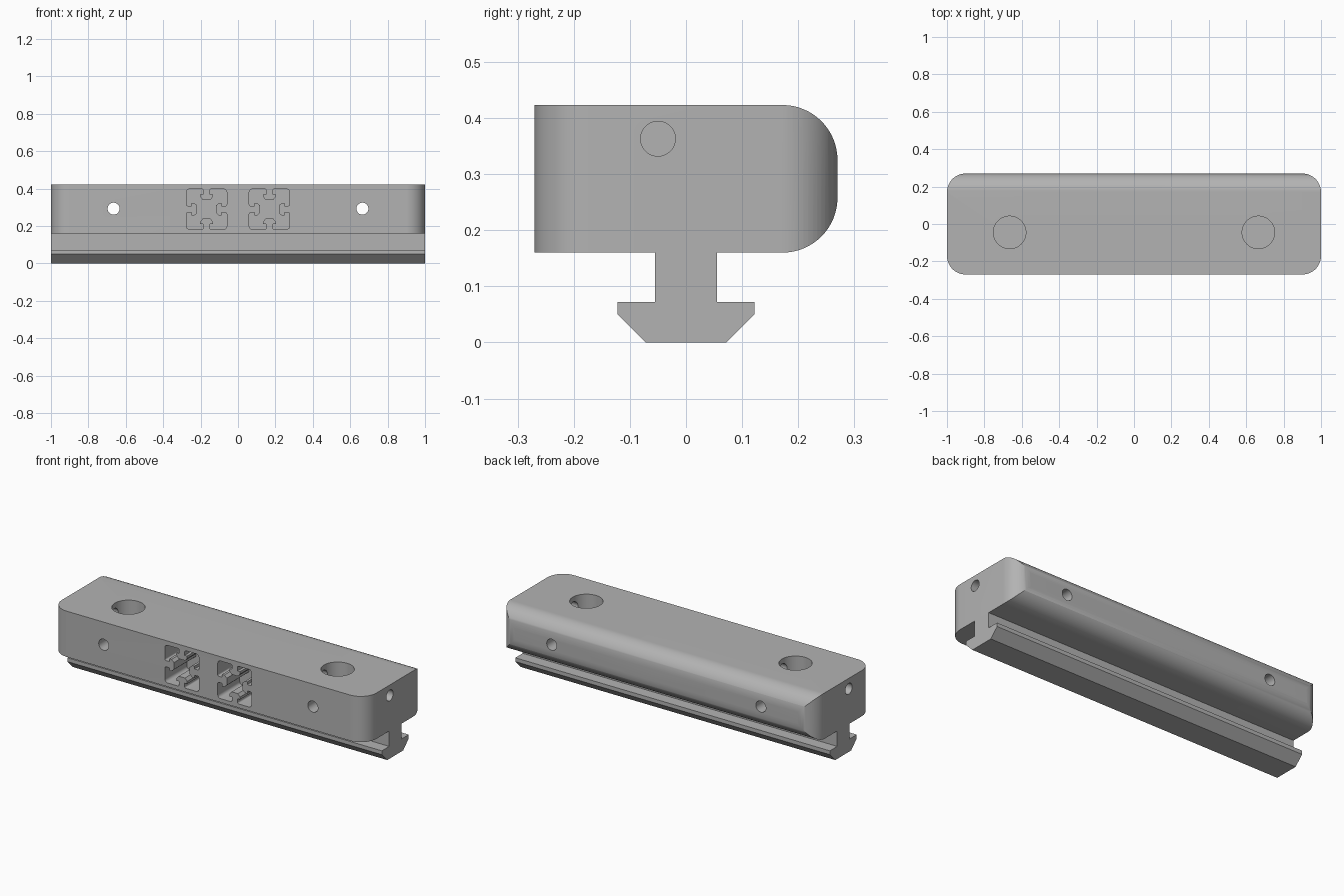
import bpy, bmesh, math
from mathutils import Vector

cube = bpy.data.objects.get("Cube")
if cube:
    bpy.data.objects.remove(cube, do_unlink=True)

grey = bpy.data.materials.new("plain_grey")
grey.use_nodes = True
COLOUR = (0.45, 0.45, 0.45, 1)
grey.diffuse_color = COLOUR
grey.node_tree.nodes["Principled BSDF"].inputs["Base Color"].default_value = COLOUR

# Where profile coordinates (u, v) and the extrusion distance w go for each axis
PLACE = {"x": lambda u, v, w: (w, u, v),
         "y": lambda u, v, w: (u, w, v),
         "z": lambda u, v, w: (u, v, w)}


def prism(name, points, axis, start, end):
    """Extrude a closed profile along an axis."""
    bm = bmesh.new()
    verts = [bm.verts.new(PLACE[axis](u, v, start)) for u, v in points]
    face = bm.faces.new(verts)
    moved = bmesh.ops.extrude_face_region(bm, geom=[face])["geom"]
    shift = Vector(PLACE[axis](0, 0, end - start))
    bmesh.ops.translate(bm, vec=shift, verts=[g for g in moved if isinstance(g, bmesh.types.BMVert)])
    bmesh.ops.recalc_face_normals(bm, faces=bm.faces)
    mesh = bpy.data.meshes.new(name)
    bm.to_mesh(mesh)
    bm.free()
    mesh.materials.append(grey)
    obj = bpy.data.objects.new(name, mesh)
    bpy.context.collection.objects.link(obj)
    return obj


def rounded(corners, segments=16):
    """Replace each (u, v, radius) corner with an arc."""
    out = []
    for i, (u, v, r) in enumerate(corners):
        p = Vector((u, v))
        if r == 0:
            out.append(p)
            continue
        a = (Vector(corners[i - 1][:2]) - p).normalized()
        b = (Vector(corners[(i + 1) % len(corners)][:2]) - p).normalized()
        centre = p + (a + b) * r
        for k in range(segments + 1):
            t = math.pi / 2 * k / segments
            out.append(centre - b * r * math.cos(t) - a * r * math.sin(t))
    return out


def circle(u, v, r, n=48):
    return [(u + r * math.cos(2 * math.pi * k / n), v + r * math.sin(2 * math.pi * k / n))
            for k in range(n)]


def activate(obj):
    bpy.ops.object.select_all(action="DESELECT")
    obj.select_set(True)
    bpy.context.view_layer.objects.active = obj


def combine(obj, tool, operation="DIFFERENCE"):
    """Apply a boolean and discard the tool."""
    activate(obj)
    mod = obj.modifiers.new("cut", "BOOLEAN")
    mod.operation, mod.object, mod.solver = operation, tool, "EXACT"
    bpy.ops.object.modifier_apply(modifier=mod.name)
    bpy.data.objects.remove(tool, do_unlink=True)


# Body: side profile with a rounded back, trimmed by a rounded plan outline
BOTTOM, TOP, HALF = 0.16, 0.423, 0.27
body = prism("body", rounded([(-HALF, BOTTOM, 0), (HALF, BOTTOM, 0.098),
                              (HALF, TOP, 0.098), (-HALF, TOP, 0)]), "x", -1, 1)
plan = rounded([(-1, -HALF, 0.1), (1, -HALF, 0.1), (1, HALF, 0.1), (-1, HALF, 0.1)])
combine(body, prism("plan_trim", plan, "z", 0, 0.6), "INTERSECT")

# Slotted square cutter: one quarter outline turned four times
QUARTER = [(0.108, -0.108, 0.018), (0.108, -0.018, 0.008), (0.08, -0.018, 0),
           (0.08, -0.034, 0), (0.066, -0.034, 0), (0.05, -0.02, 0),
           (0.05, 0.02, 0), (0.066, 0.034, 0), (0.08, 0.034, 0),
           (0.08, 0.018, 0), (0.108, 0.018, 0.008)]


def slotted_square(cx, cz):
    corners, q = [], QUARTER
    for _ in range(4):
        corners += q
        q = [(-v, u, r) for u, v, r in q]
    return [(cx + p.x, cz + p.y) for p in rounded(corners, 6)]


for s in (-1, 1):
    # Vertical pocket, cross hole, end hole and slotted recess on each side
    combine(body, prism("pocket", circle(s * 0.665, -0.045, 0.087), "z", 0.22, 0.6))
    combine(body, prism("cross_hole", circle(s * 0.665, 0.293, 0.032), "y", -0.5, 0.5))
    combine(body, prism("end_hole", circle(-0.05, 0.363, 0.031), "x", s * 0.48, s * 1.2))
    combine(body, prism("recess", slotted_square(s * 0.168, 0.29), "y", -0.5, -0.07))

activate(body)
bpy.ops.object.shade_smooth_by_angle(angle=math.radians(30))

# Rail: T-shaped foot with chamfered lower edges
half_rail = [(0.072, 0), (0.122, 0.05), (0.122, 0.072), (0.055, 0.072), (0.055, BOTTOM)]
prism("rail", half_rail + [(-y, z) for y, z in reversed(half_rail)], "x", -1, 1)
